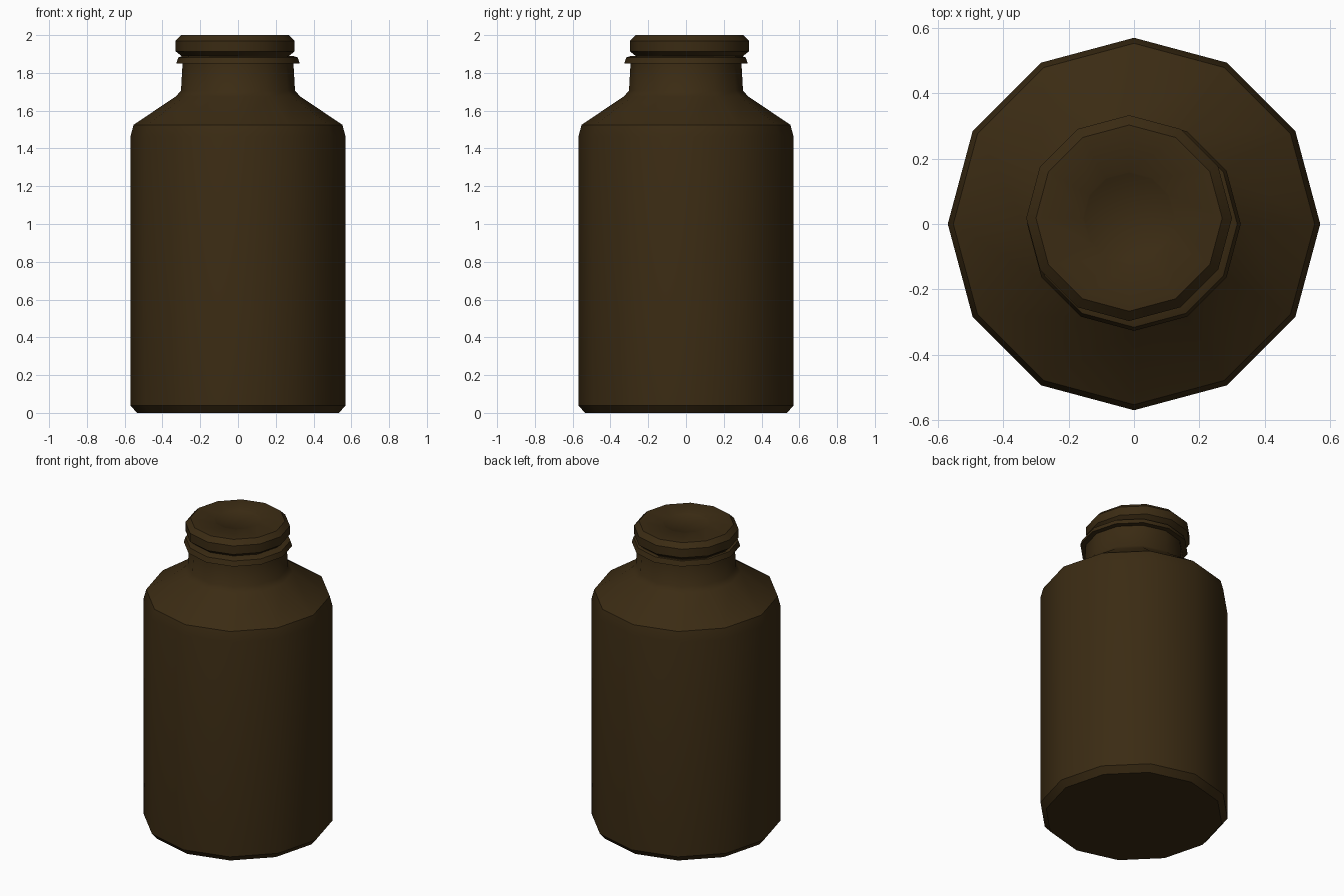
import bpy, bmesh, math

if "Cube" in bpy.data.objects:
    bpy.data.objects.remove(bpy.data.objects["Cube"])

SIDES = 12
mat = bpy.data.materials.new("dark_amber")
mat.diffuse_color = (0.043, 0.024, 0.0065, 1)
mat.use_nodes = True
mat.node_tree.nodes["Principled BSDF"].inputs["Base Color"].default_value = mat.diffuse_color


def lathe(name, profile, center=(0, 0)):
    """Revolve (radius, z) points into a closed 12-sided solid."""
    bm = bmesh.new()
    rings = []
    for r, z in profile:
        rings.append([bm.verts.new((center[0] + r * math.cos(2 * math.pi * i / SIDES),
                                    center[1] + r * math.sin(2 * math.pi * i / SIDES), z))
                      for i in range(SIDES)])
    for a, b in zip(rings, rings[1:]):
        for i in range(SIDES):
            j = (i + 1) % SIDES
            bm.faces.new((a[i], a[j], b[j], b[i]))
    bm.faces.new(rings[0][::-1])
    bm.faces.new(rings[-1])
    mesh = bpy.data.meshes.new(name)
    bm.to_mesh(mesh)
    bm.free()
    mesh.materials.append(mat)
    ob = bpy.data.objects.new(name, mesh)
    bpy.context.collection.objects.link(ob)
    bpy.ops.object.select_all(action='DESELECT')
    ob.select_set(True)
    bpy.context.view_layer.objects.active = ob
    bpy.ops.object.shade_smooth_by_angle(angle=math.radians(40))
    return ob


# Body with chamfered base, sloped shoulder and neck
lathe("bottle_body", [(0.535, 0), (0.57, 0.04), (0.57, 1.46), (0.553, 1.525),
                      (0.33, 1.675), (0.302, 1.705), (0.293, 1.86)])

# Thin flared collar below the lid
lathe("neck_collar", [(0.29, 1.85), (0.327, 1.85), (0.316, 1.882), (0.29, 1.89)])

# Lid, sitting slightly off centre, with a shallow disc in its top
lathe("lid", [(0.285, 1.87), (0.285, 1.89), (0.315, 1.914), (0.315, 1.97),
              (0.285, 2.0), (0.142, 2.0), (0.138, 1.997)], (-0.015, 0.018))
